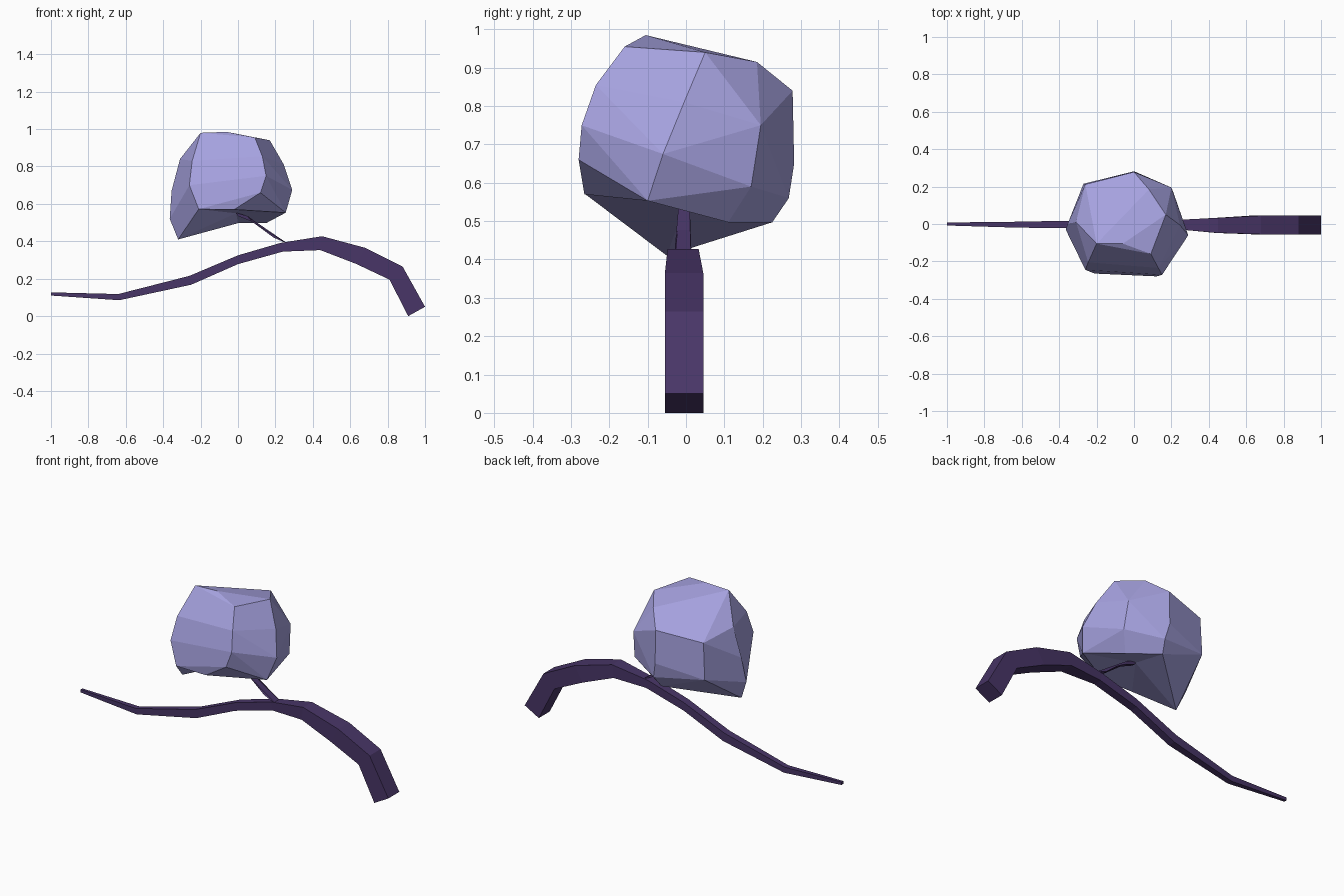
import bpy, bmesh


def material(name, rgb):
    m = bpy.data.materials.new(name)
    m.diffuse_color = (*rgb, 1)
    return m


def add_object(name, bm, mat):
    bmesh.ops.recalc_face_normals(bm, faces=bm.faces)
    me = bpy.data.meshes.new(name)
    bm.to_mesh(me)
    bm.free()
    me.materials.append(mat)
    ob = bpy.data.objects.new(name, me)
    bpy.context.collection.objects.link(ob)
    return ob


def square_sweep(name, rings, mat):
    """Each ring: upper (x, z), lower (x, z), y from, y to."""
    bm = bmesh.new()
    loops = [[bm.verts.new(p) for p in ((ux, y0, uz), (ux, y1, uz),
                                        (lx, y1, lz), (lx, y0, lz))]
             for ux, uz, lx, lz, y0, y1 in rings]
    for a, b in zip(loops, loops[1:]):
        for i in range(4):
            j = (i + 1) % 4
            bm.faces.new((a[i], a[j], b[j], b[i]))
    bm.faces.new(loops[0])
    bm.faces.new(loops[-1])
    return add_object(name, bm, mat)


bark = material("bark", (0.065, 0.036, 0.135))
leaf = material("leaf", (0.38, 0.36, 0.74))

# Main branch, thick end at the right
square_sweep("branch", [
    (1.0, 0.05, 0.91, 0.0, -0.055, 0.045),
    (0.88, 0.265, 0.81, 0.195, -0.055, 0.045),
    (0.68, 0.365, 0.63, 0.28, -0.055, 0.045),
    (0.45, 0.427, 0.44, 0.353, -0.048, 0.033),
    (0.23, 0.392, 0.24, 0.345, -0.028, 0.022),
    (0.0, 0.325, 0.0, 0.278, -0.025, 0.022),
    (-0.26, 0.215, -0.25, 0.168, -0.024, 0.019),
    (-0.64, 0.118, -0.635, 0.085, -0.019, 0.012),
    (-1.0, 0.127, -1.0, 0.11, -0.008, 0.008)], bark)

# Twig rising into the foliage
square_sweep("twig", [
    (0.19, 0.42, 0.27, 0.385, -0.03, 0.014),
    (0.05, 0.535, 0.075, 0.505, -0.02, 0.01),
    (-0.01, 0.553, 0.0, 0.535, -0.012, 0.006)], bark)

# Foliage: faceted hull with a hollowed underside
rim = [(-0.21, -0.265, 0.572), (-0.02, -0.265, 0.57), (0.255, -0.10, 0.553),
       (0.15, 0.11, 0.497), (0.0, 0.225, 0.497), (-0.32, -0.05, 0.41)]
upper = [
    (-0.2, -0.105, 0.98), (-0.06, -0.105, 0.985), (0.09, -0.16, 0.955),
    (0.17, 0.05, 0.94), (0.08, 0.185, 0.915), (0.0, 0.278, 0.84),
    (-0.26, 0.212, 0.81), (-0.31, 0.01, 0.84), (-0.245, -0.205, 0.83),
    (0.13, -0.235, 0.855), (0.15, -0.272, 0.75), (0.12, -0.28, 0.66),
    (-0.26, -0.245, 0.70), (0.245, -0.005, 0.81), (0.29, -0.06, 0.675),
    (0.20, 0.195, 0.75), (0.21, 0.17, 0.59), (0.0, 0.282, 0.65),
    (0.02, 0.268, 0.56), (-0.27, 0.215, 0.60), (-0.365, -0.03, 0.52),
    (-0.355, 0.0, 0.67)]
bm = bmesh.new()
rim_verts = [bm.verts.new(p) for p in rim]
for p in upper:
    bm.verts.new(p)
bmesh.ops.convex_hull(bm, input=bm.verts)
under = [f for f in bm.faces if all(v in rim_verts for v in f.verts)]
bmesh.ops.delete(bm, geom=under, context='FACES')
apex = bm.verts.new((-0.01, 0.0, 0.55))
for e in [e for e in bm.edges if e.is_boundary]:
    bm.faces.new((*e.verts, apex))
bmesh.ops.delete(bm, geom=[v for v in bm.verts if not v.link_faces], context='VERTS')
bmesh.ops.dissolve_limit(bm, angle_limit=0.12, verts=bm.verts, edges=bm.edges)
add_object("foliage", bm, leaf)
